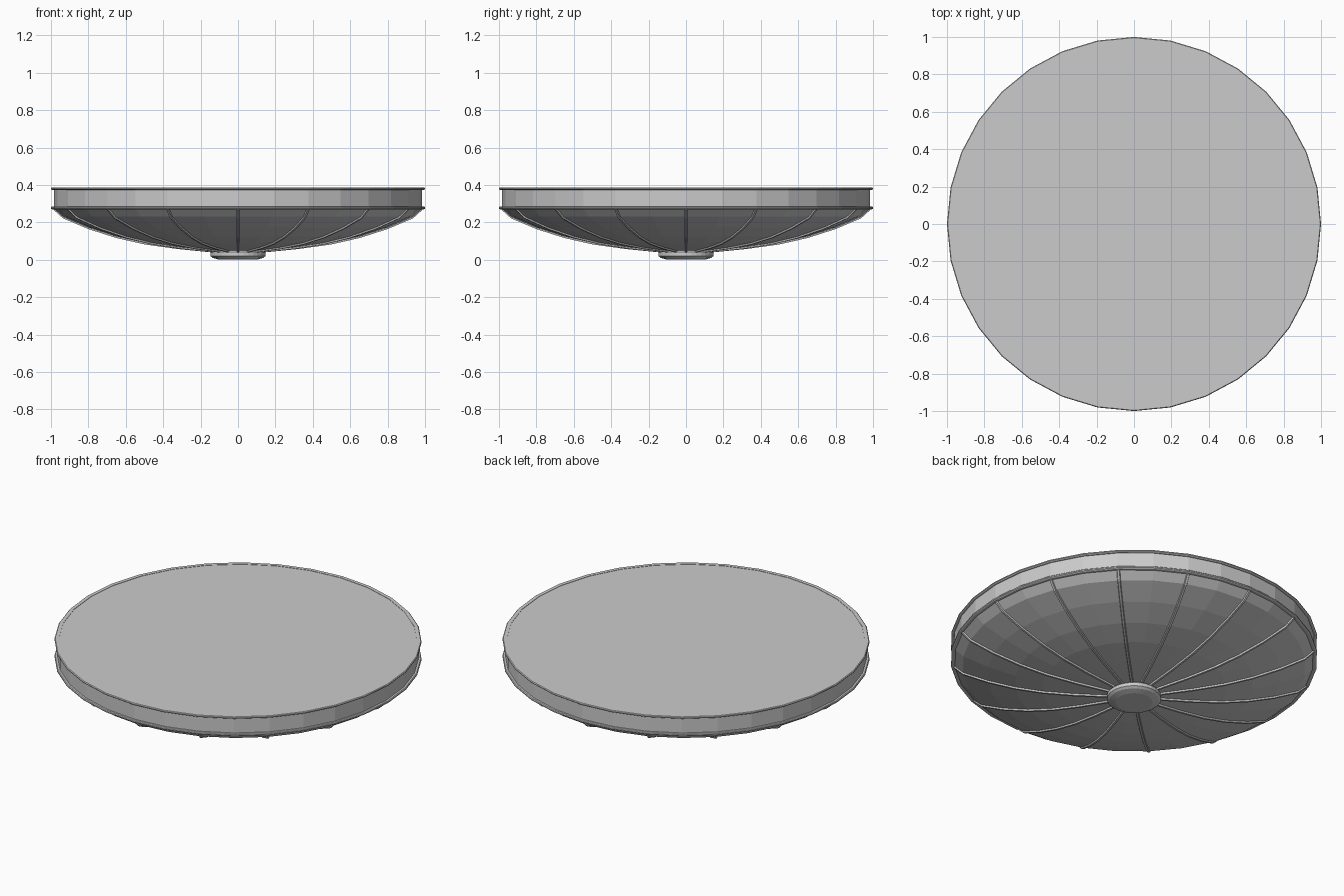
import bpy, bmesh, math
from mathutils import Vector

if "Cube" in bpy.data.objects:
    bpy.data.objects.remove(bpy.data.objects["Cube"])

SIDES = 32
RIBS = 16

def finish(name, bm):
    bmesh.ops.remove_doubles(bm, verts=bm.verts, dist=1e-5)
    bmesh.ops.recalc_face_normals(bm, faces=bm.faces)
    me = bpy.data.meshes.new(name)
    bm.to_mesh(me)
    bm.free()
    ob = bpy.data.objects.new(name, me)
    bpy.context.collection.objects.link(ob)
    return ob

def lathe(name, profile, closed=False, cap_first=False, cap_last=False):
    """Revolve (radius, height) points around z with flat facets."""
    bm = bmesh.new()
    rings = []
    for r, z in profile:
        rings.append([bm.verts.new((r * math.cos(2 * math.pi * i / SIDES),
                                    r * math.sin(2 * math.pi * i / SIDES), z))
                      for i in range(SIDES)])
    pairs = list(zip(rings, rings[1:]))
    if closed:
        pairs.append((rings[-1], rings[0]))
    for a, b in pairs:
        for i in range(SIDES):
            j = (i + 1) % SIDES
            bm.faces.new((a[i], a[j], b[j], b[i]))
    if cap_first:
        bm.faces.new(rings[0])
    if cap_last:
        bm.faces.new(rings[-1])
    return finish(name, bm)

def ribs(name, path, half_width, height):
    """Thin raised strips following the bowl profile."""
    bm = bmesh.new()
    for k in range(RIBS):
        a = 2 * math.pi * k / RIBS
        out = Vector((math.cos(a), math.sin(a), 0))
        side = Vector((-math.sin(a), math.cos(a), 0)) * half_width
        up = Vector((0, 0, 1))
        secs = []
        for r, z in path:
            c = out * r + up * z
            low = c - up * height
            secs.append([bm.verts.new(p) for p in
                         (c + side + up * 0.004, low + side * 0.6,
                          low - side * 0.6, c - side + up * 0.004)])
        for s, t in zip(secs, secs[1:]):
            for i in range(4):
                j = (i + 1) % 4
                bm.faces.new((s[i], s[j], t[j], t[i]))
        bm.faces.new(secs[0])
        bm.faces.new(secs[-1])
    return finish(name, bm)

# Shallow faceted bowl
bowl = [(0.985, 0.275), (0.935, 0.230), (0.80, 0.173), (0.65, 0.125),
        (0.50, 0.091), (0.33, 0.067), (0.14, 0.048)]
lathe("bowl", bowl, cap_last=True)

# Upright band with its flat top
lathe("band", [(0.985, 0.275), (0.985, 0.38)])
lathe("top_disc", [(0.995, 0.384)], cap_first=True)

# Thin raised rims above and below the band
for name, z0, z1 in (("lower_rim", 0.269, 0.284), ("upper_rim", 0.373, 0.386)):
    lathe(name, [(0.975, z0), (0.994, z0), (1.0, z0 + 0.004),
                 (1.0, z1 - 0.004), (0.996, z1), (0.975, z1)], closed=True)

# Radial ribs under the bowl
ribs("ribs", bowl, 0.010, 0.009)

# Central boss at the bottom
lathe("boss", [(0.14, 0.048), (0.148, 0.040), (0.148, 0.020),
               (0.135, 0.010), (0.10, 0.0)], cap_first=True, cap_last=True)
